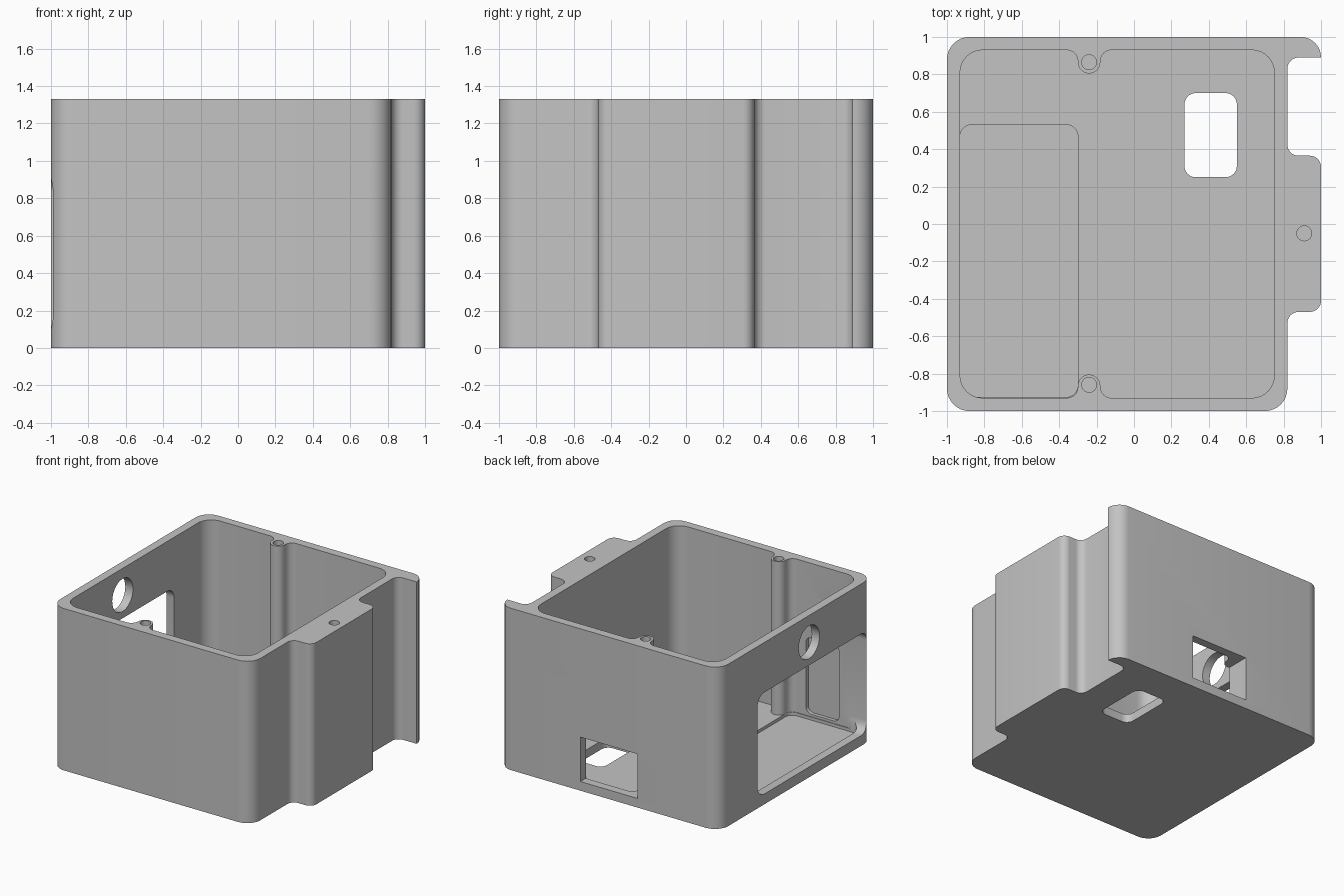
import bpy, bmesh, math
from mathutils import Vector

if "Cube" in bpy.data.objects:
    bpy.data.objects.remove(bpy.data.objects["Cube"], do_unlink=True)

GREY = (0.55, 0.55, 0.55, 1)
mat = bpy.data.materials.new("light grey plastic")
mat.use_nodes = True
mat.diffuse_color = GREY
mat.node_tree.nodes["Principled BSDF"].inputs["Base Color"].default_value = GREY

HEIGHT, FLOOR, POCKET = 1.33, 0.07, 0.045


def rounded(corners, segs=8):
    """Polygon with a rounded corner for every (x, y, radius)."""
    out = []
    for i, (x, y, r) in enumerate(corners):
        p = Vector((x, y))
        a = (Vector(corners[i - 1][:2]) - p).normalized()
        b = (Vector(corners[(i + 1) % len(corners)][:2]) - p).normalized()
        if r == 0:
            out.append(p)
            continue
        # square corners: arc centre lies one radius along both edges
        c = p + (a + b) * r
        for k in range(segs + 1):
            t = k / segs * math.pi / 2
            q = c - b * r * math.cos(t) - a * r * math.sin(t)
            if not out or (q - out[-1]).length > 1e-4:
                out.append(q)
    return out


def rect(x0, x1, y0, y1, r=0):
    return rounded([(x0, y0, r), (x1, y0, r), (x1, y1, r), (x0, y1, r)])


def circle(x, y, r, n=32):
    return [Vector((x + r * math.cos(2 * math.pi * i / n),
                    y + r * math.sin(2 * math.pi * i / n))) for i in range(n)]


def prism(name, outline, lo, hi, axis="z"):
    """Extrude an outline along an axis."""
    place = {"x": lambda p, h: (h, p.x, p.y),
             "y": lambda p, h: (p.x, h, p.y),
             "z": lambda p, h: (p.x, p.y, h)}[axis]
    bm = bmesh.new()
    low = [bm.verts.new(place(p, lo)) for p in outline]
    high = [bm.verts.new(place(p, hi)) for p in outline]
    bm.faces.new(low)
    bm.faces.new(high)
    for i in range(len(low)):
        bm.faces.new((low[i - 1], low[i], high[i], high[i - 1]))
    bmesh.ops.recalc_face_normals(bm, faces=bm.faces)
    mesh = bpy.data.meshes.new(name)
    bm.to_mesh(mesh)
    bm.free()
    mesh.materials.append(mat)
    obj = bpy.data.objects.new(name, mesh)
    bpy.context.collection.objects.link(obj)
    return obj


def cut(body, cutter):
    cutter.hide_render = True
    mod = body.modifiers.new(cutter.name, "BOOLEAN")
    mod.operation = "DIFFERENCE"
    mod.solver = "EXACT"
    mod.object = cutter
    bpy.context.view_layer.objects.active = body
    bpy.ops.object.modifier_apply(modifier=mod.name)
    bpy.data.objects.remove(cutter, do_unlink=True)


# Outer body with side tab and corner lip
body = prism("enclosure_body", rounded([
    (-1, -1, .12), (.82, -1, .12), (.82, -.47, .06), (1, -.47, .06),
    (1, .365, .06), (.82, .365, .06), (.82, .89, .06), (1, .89, 0),
    (1, 1, .109), (-1, 1, .12)]), 0, HEIGHT)

# Main cavity, its outline wrapping around two screw posts
post = [(-.30, .93, .06), (-.30, .805, .06), (-.18, .805, .06), (-.18, .93, .06)]
cavity = [(-.93, -.93, .12)] + [(x, -y, r) for x, y, r in post]
cavity += [(.75, -.93, .12), (.75, .93, .12)] + post[::-1] + [(-.93, .93, .12)]
cut(body, prism("cavity", rounded(cavity), FLOOR, HEIGHT + .2))

# Shallow floor pocket and floor opening
cut(body, prism("floor_pocket", rect(-.93, -.30, -.925, .53, .06), POCKET, .2))
cut(body, prism("floor_opening", rect(.27, .55, .25, .70, .06), -.2, .3))

# Side window and round hole above it
cut(body, prism("side_window", rect(-.93, .50, .085, .92, .09), -1.2, -.80, "x"))
cut(body, prism("round_hole", circle(-.17, 1.11, .135), -1.2, -.85, "x"))

# Back port, also clearing the foot of the post beside it
cut(body, prism("back_port", rect(-.26, .26, .075, .44), .78, 1.2, "y"))

# Shallow recess inside the front wall
cut(body, prism("front_recess", rect(-.74, -.44, .09, .72, .05), -.96, -.90, "y"))

# Screw holes in the posts and the tab
for x, y in ((-.24, .865), (-.24, -.86), (.91, -.05)):
    cut(body, prism("screw_hole", circle(x, y, .04, 24), HEIGHT - .5, HEIGHT + .2))

# Smooth rounded corners, sharp rims
bpy.ops.object.select_all(action="DESELECT")
body.select_set(True)
bpy.context.view_layer.objects.active = body
bpy.ops.object.shade_smooth_by_angle(angle=math.radians(30))
